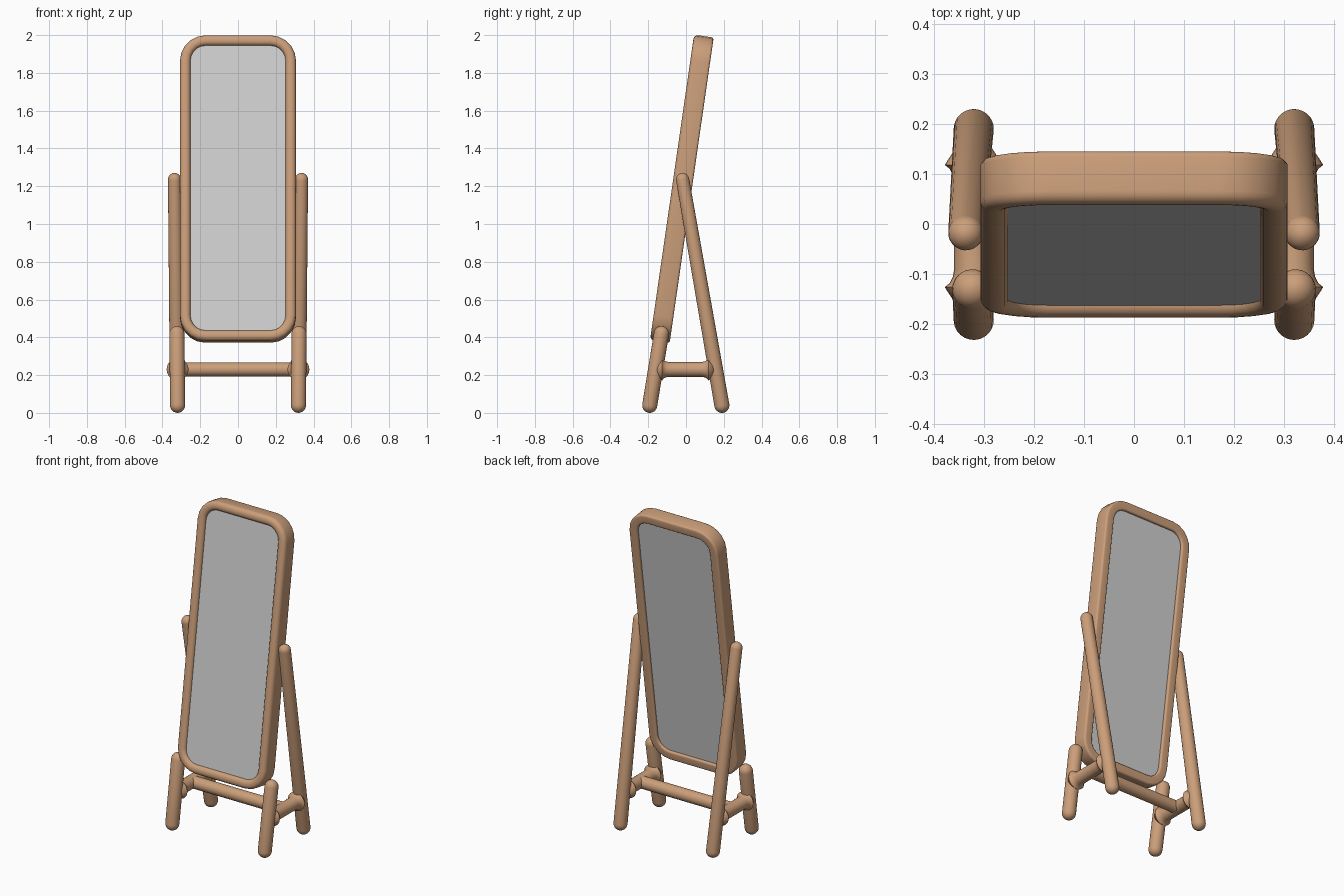
import bpy, bmesh, math
from mathutils import Vector, Matrix

if "Cube" in bpy.data.objects:
    bpy.data.objects.remove(bpy.data.objects["Cube"])

def material(name, rgb):
    m = bpy.data.materials.new(name)
    m.diffuse_color = (*rgb, 1)
    m.use_nodes = True
    m.node_tree.nodes["Principled BSDF"].inputs["Base Color"].default_value = m.diffuse_color
    return m

WOOD = material("warm wood", (0.60, 0.345, 0.195))
GLASS = material("mirror grey", (0.63, 0.63, 0.63))

def finish(name, bm, mat, angle=60):
    bmesh.ops.recalc_face_normals(bm, faces=bm.faces[:])
    me = bpy.data.meshes.new(name)
    bm.to_mesh(me)
    bm.free()
    me.materials.append(mat)
    ob = bpy.data.objects.new(name, me)
    bpy.context.collection.objects.link(ob)
    bpy.ops.object.select_all(action='DESELECT')
    ob.select_set(True)
    bpy.context.view_layer.objects.active = ob
    bpy.ops.object.shade_smooth_by_angle(angle=math.radians(angle))
    return ob

def loft(bm, rings, closed=False):
    """Bridge equal-length rings of points; cap the ends unless closed."""
    vs = [[bm.verts.new(p) for p in r] for r in rings]
    n = len(vs[0])
    pairs = list(zip(vs, vs[1:])) + ([(vs[-1], vs[0])] if closed else [])
    for a, b in pairs:
        for i in range(n):
            j = (i + 1) % n
            bm.faces.new((a[i], a[j], b[j], b[i]))
    if not closed:
        bm.faces.new(vs[0])
        bm.faces.new(vs[-1])

def rod(name, a, b, profile, sides=24):
    """Turned rod from a to b; profile is (distance along axis, radius)."""
    a, b = Vector(a), Vector(b)
    q = (b - a).to_track_quat('Z', 'Y')
    ang = [2 * math.pi * i / sides for i in range(sides)]
    bm = bmesh.new()
    loft(bm, [[a + q @ Vector((r * math.cos(t), r * math.sin(t), d)) for t in ang]
              for d, r in profile])
    return finish(name, bm, WOOD)

def round_rod(name, a, b, ra, rb):
    """Tapered rod with domed ends centred on a and b."""
    length = (Vector(b) - Vector(a)).length
    arc = [math.radians(x) for x in (4, 18, 36, 54, 72, 90)]
    prof = [(-ra * math.cos(t), ra * math.sin(t)) for t in arc]
    prof += [(length + rb * math.cos(t), rb * math.sin(t)) for t in reversed(arc)]
    return rod(name, a, b, prof)

# Mirror frame and glass, leaning back
HW, HL, R = 0.307, 0.817, 0.135
TILT = Matrix.Translation((0, -0.022, 1.186)) @ Matrix.Rotation(math.radians(-8.2), 4, 'X')

def outline(inset, depth, seg=5):
    """Rounded rectangle inset from the frame's outer edge."""
    pts, r = [], R - inset
    for k, (sx, sz) in enumerate(((1, 1), (-1, 1), (-1, -1), (1, -1))):
        for i in range(seg + 1):
            t = math.pi / 2 * (k + i / seg)
            pts.append(TILT @ Vector((sx * (HW - R) + r * math.cos(t), depth,
                                      sz * (HL - R) + r * math.sin(t))))
    return pts

def corner(cx, cy, r, start):
    return [(cx + r * math.cos(math.radians(start + s)),
             cy + r * math.sin(math.radians(start + s))) for s in (0, 22.5, 45, 67.5, 90)]

# frame cross-section: soft front lip, tighter back edge
W, T = 0.056, 0.0525
section = (corner(0.024, -T + 0.024, 0.024, 180) + corner(W - 0.024, -T + 0.024, 0.024, 270)
           + corner(W - 0.010, T - 0.010, 0.010, 0) + corner(0.012, T - 0.012, 0.012, 90))
bm = bmesh.new()
loft(bm, [outline(w, d) for w, d in section], closed=True)
finish("mirror_frame", bm, WOOD)

bm = bmesh.new()
loft(bm, [outline(W - 0.006, d) for d in (-0.032, 0.036)])
finish("mirror_glass", bm, GLASS, 30)

# Stand: legs and side rails on both sides
for s, side in ((-1, "left"), (1, "right")):
    round_rod(f"back_leg_{side}", (s * 0.32, 0.19, 0.04), (s * 0.336, -0.018, 1.235), 0.04, 0.035)
    round_rod(f"front_leg_{side}", (s * 0.32, -0.192, 0.04), (s * 0.323, -0.13, 0.42), 0.04, 0.04)
    # side rail flares where it meets the legs
    half = [(0.0, 0.036), (0.034, 0.058), (0.042, 0.048), (0.054, 0.042), (0.07, 0.039)]
    L = 0.312
    rod(f"side_rail_{side}", (s * 0.32, -0.16, 0.23), (s * 0.32, -0.16 + L, 0.23),
        half + [(L - d, r) for d, r in reversed(half)])

# Cross rail between the side rails
rod("cross_rail", (-0.32, 0, 0.23), (0.32, 0, 0.23), [(0, 0.037), (0.64, 0.037)])
